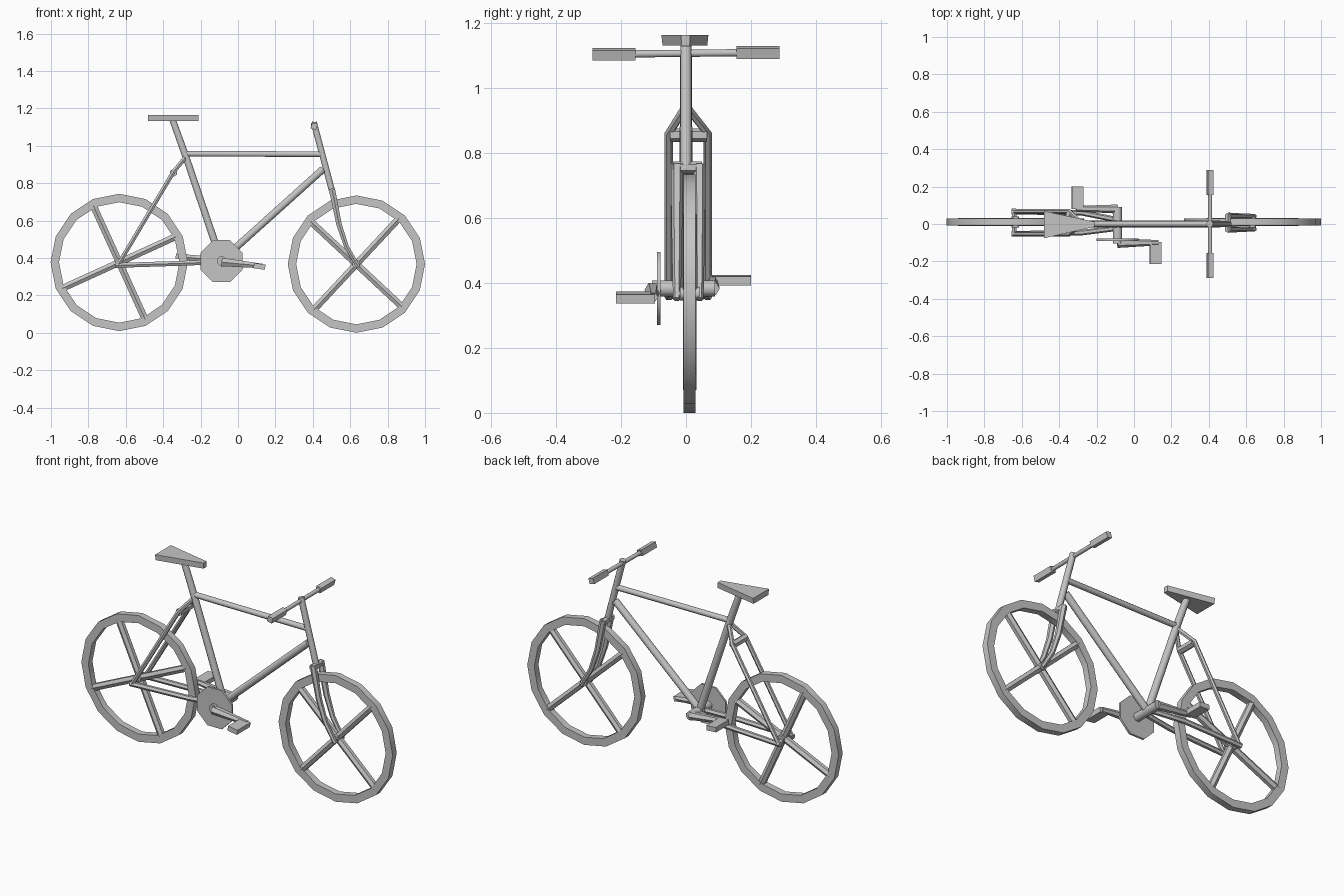
import bpy, bmesh, math
from mathutils import Vector, Matrix

if "Cube" in bpy.data.objects:
    bpy.data.objects.remove(bpy.data.objects["Cube"], do_unlink=True)

grey = bpy.data.materials.new("light_grey")
grey.use_nodes = True
grey.diffuse_color = (0.56, 0.56, 0.56, 1)
grey.node_tree.nodes["Principled BSDF"].inputs["Base Color"].default_value = (0.56, 0.56, 0.56, 1)


def finish(name, bm, angle=50):
    bmesh.ops.recalc_face_normals(bm, faces=bm.faces)
    mesh = bpy.data.meshes.new(name)
    bm.to_mesh(mesh)
    bm.free()
    mesh.materials.append(grey)
    obj = bpy.data.objects.new(name, mesh)
    bpy.context.collection.objects.link(obj)
    bpy.ops.object.select_all(action='DESELECT')
    obj.select_set(True)
    bpy.context.view_layer.objects.active = obj
    bpy.ops.object.shade_smooth_by_angle(angle=math.radians(angle))


def skin(bm, rings, closed=False):
    """Bridge rings of vertices; cap the ends unless closed."""
    n = len(rings[0])
    pairs = list(zip(rings, rings[1:])) + ([(rings[-1], rings[0])] if closed else [])
    for a, b in pairs:
        for i in range(n):
            j = (i + 1) % n
            bm.faces.new((a[i], a[j], b[j], b[i]))
    if not closed:
        bm.faces.new(rings[0])
        bm.faces.new(rings[-1])


def tube(name, points, radius, sides=8, end_radius=None):
    """Mitred tube along a path, optionally tapered."""
    bm = bmesh.new()
    pts = [Vector(p) for p in points]
    last = len(pts) - 1
    end_radius = end_radius or radius
    rings = []
    for k, p in enumerate(pts):
        before = (p - pts[k - 1]).normalized() if k else Vector()
        after = (pts[k + 1] - p).normalized() if k < last else Vector()
        t = (before + after).normalized()
        ref = Vector((0, 1, 0)) if abs(t.y) < 0.9 else Vector((0, 0, 1))
        u = t.cross(ref).normalized()
        v = t.cross(u)
        r = radius + (end_radius - radius) * k / last
        rings.append([bm.verts.new(p + r * (u * math.cos(a) + v * math.sin(a)))
                      for a in (math.tau * (i + 0.5) / sides for i in range(sides))])
    skin(bm, rings)
    finish(name, bm)


def box(name, centre, size, tilt=0):
    bm = bmesh.new()
    m = (Matrix.Translation(centre) @ Matrix.Rotation(math.radians(tilt), 4, 'Y')
         @ Matrix.Diagonal((*size, 1)))
    bmesh.ops.create_cube(bm, size=1, matrix=m)
    finish(name, bm, 30)


def wheel(name, hub, spoke_angle, sides=16):
    """Faceted square-section rim with four spokes and a hub."""
    bm = bmesh.new()
    hub = Vector(hub)
    rings = []
    for k in range(sides):
        a = math.tau * k / sides
        out = Vector((math.cos(a), 0, math.sin(a)))
        rings.append([bm.verts.new(hub + out * r + Vector((0, y, 0)))
                      for r, y in ((0.367, -0.019), (0.367, 0.019), (0.322, 0.019), (0.322, -0.019))])
    skin(bm, rings, closed=True)
    finish(name + "_rim", bm)
    for k in range(4):
        a = math.radians(spoke_angle + 90 * k)
        tip = hub + 0.335 * Vector((math.cos(a), 0, math.sin(a)))
        tube(f"{name}_spoke_{k + 1}", (hub, tip), 0.021, 6)
    tube(name + "_hub", (hub - Vector((0, 0.03, 0)), hub + Vector((0, 0.03, 0))), 0.022)


MID = 0.007
rear, front, crank = (-0.64, 0.365), (0.635, 0.365), (-0.088, 0.383)

# Wheels
wheel("rear_wheel", (-0.635, 0.011, 0.376), 24.5)
wheel("steered_wheel", (0.633, 0.011, 0.367), 47)

# Main frame
tube("seat_tube", ((-0.35, 0, 1.14), (-0.28, 0, 0.945), (-0.09, 0, 0.385)), 0.019, end_radius=0.021)
tube("top_tube", ((-0.28, 0, 0.957), (0.45, 0, 0.955)), 0.016)
tube("down_tube", ((0.455, 0, 0.875), (-0.09, 0, 0.385)), 0.021)
tube("steering_tube", ((0.405, 0, 1.125), (0.505, 0, 0.75)), 0.018)

# Stays and fork blades on both sides
for side, s in (("front_side", -1), ("back_side", 1)):
    y = MID + 0.06 * s
    tube(side + "_seat_stay", ((-0.275, 0, 0.945), (-0.345, y, 0.86), (rear[0], y, rear[1])), 0.013, 6)
    tube(side + "_chain_stay", ((rear[0] - 0.015, y, 0.36), (-0.28, MID + 0.053 * s, 0.372),
                                (crank[0], 0.022 * s, 0.38)), 0.015, 6)
    f = MID + 0.035 * s
    tube(side + "_fork_blade", ((0.503, f, 0.765), (0.54, f, 0.58), (0.58, f, 0.46),
                                (0.645, f, 0.35)), 0.019, 6, 0.012)
tube("stay_bridge", ((-0.345, -0.05, 0.855), (-0.345, 0.065, 0.855)), 0.021, 6)
tube("fork_crown", ((0.503, -0.04, 0.755), (0.503, 0.05, 0.755)), 0.019, 6)
tube("rear_axle", ((rear[0], -0.056, rear[1]), (rear[0], 0.07, rear[1])), 0.015, 6)
tube("steered_axle", ((front[0], -0.034, front[1]), (front[0], 0.048, front[1])), 0.013, 6)

# Crankset
cx, cz = crank
tube("crank_axle", ((cx, -0.105, cz), (cx, 0.09, cz)), 0.026)
tube("chainring", ((cx, -0.09, cz), (cx, -0.078, cz)), 0.121, 8)
tube("front_side_crank", ((cx, -0.102, cz - 0.005), (0.13, -0.1, 0.357)), 0.026, 6, 0.014)
tube("back_side_crank", ((cx, 0.08, cz), (-0.31, 0.082, 0.408)), 0.024, 6, 0.015)
box("front_side_pedal", (0.115, -0.155, 0.355), (0.062, 0.12, 0.028), 8)
box("back_side_pedal", (-0.302, 0.14, 0.408), (0.062, 0.12, 0.028), 4)

# Handlebar and block grips
tube("handlebar", ((0.407, -0.27, 1.104), (0.407, 0.27, 1.11)), 0.012)
for side, s in (("front_side", -1), ("back_side", 1)):
    box(side + "_grip", (0.407, 0.222 * s, 1.107 + 0.003 * s), (0.03, 0.133, 0.033), 15)

# Wedge saddle, wide at the rear
bm = bmesh.new()
outline = ((-0.48, -0.076), (-0.48, 0.069), (-0.212, 0.012), (-0.212, -0.015))
skin(bm, [[bm.verts.new((x, y * w, z)) for x, y in outline] for z, w in ((1.131, 0.95), (1.164, 1))])
finish("saddle", bm, 30)
